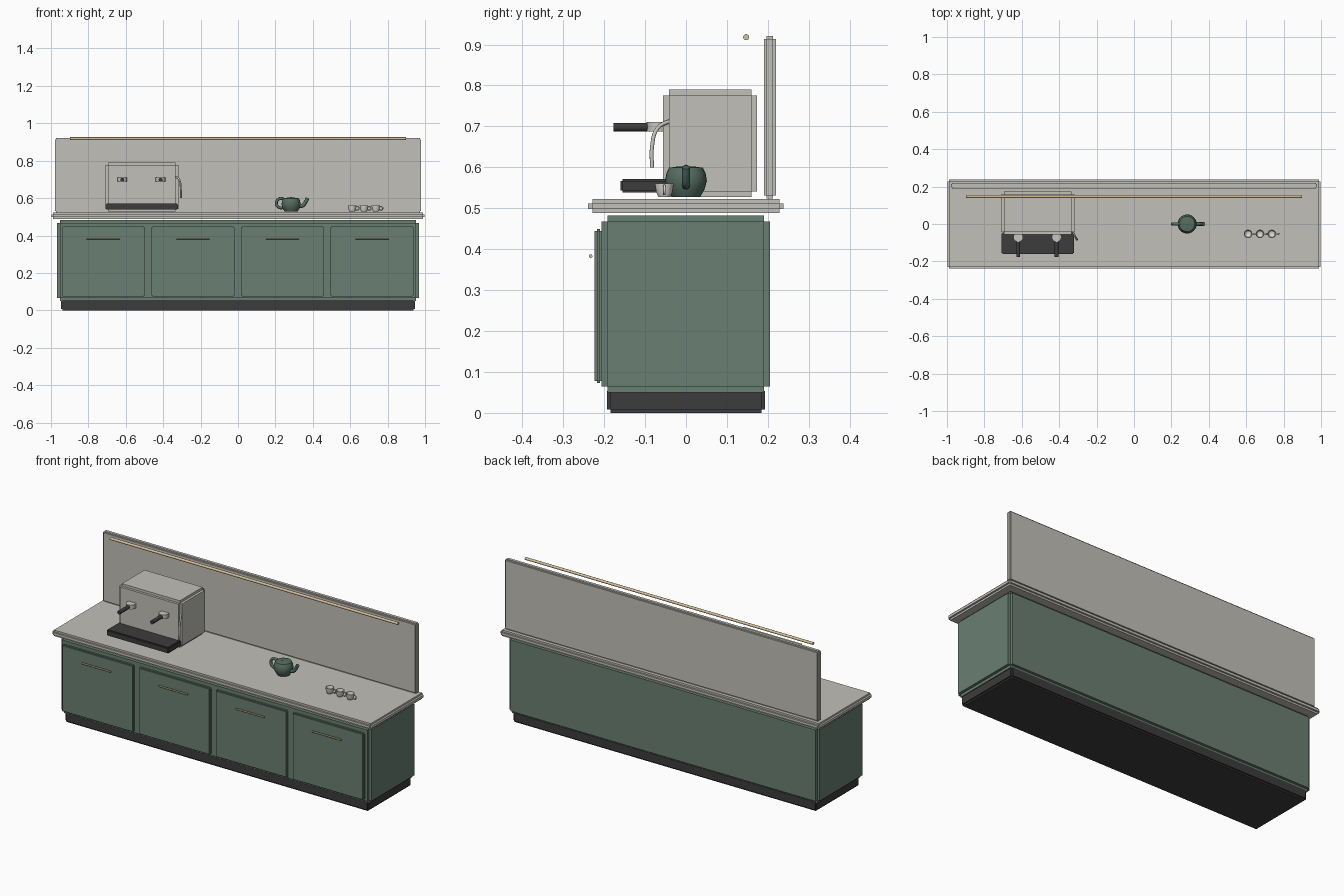
import bpy, bmesh, math
from mathutils import Vector, Matrix

if "Cube" in bpy.data.objects:
    bpy.data.objects.remove(bpy.data.objects["Cube"])


def mat(name, r, g, b):
    m = bpy.data.materials.new(name)
    lin = [((c / 255 + 0.055) / 1.055) ** 2.4 for c in (r, g, b)]
    m.diffuse_color = (*lin, 1)
    m.use_nodes = True
    m.node_tree.nodes["Principled BSDF"].inputs["Base Color"].default_value = m.diffuse_color
    return m


STONE = mat("pale_stone", 194, 192, 184)
GREEN = mat("sage_green", 106, 127, 114)
DARK = mat("charcoal", 60, 60, 60)
WOOD = mat("light_wood", 214, 192, 155)
POT = mat("teapot_green", 84, 110, 97)
CHINA = mat("white_china", 224, 222, 215)
METAL = mat("pale_metal", 200, 198, 191)


def finish(name, bm, material, smooth=False):
    me = bpy.data.meshes.new(name)
    bm.to_mesh(me)
    bm.free()
    ob = bpy.data.objects.new(name, me)
    bpy.context.collection.objects.link(ob)
    me.materials.append(material)
    if smooth:
        bpy.ops.object.select_all(action='DESELECT')
        ob.select_set(True)
        bpy.context.view_layer.objects.active = ob
        bpy.ops.object.shade_smooth_by_angle(angle=math.radians(40))
    return ob


def stepped_box(name, lo, hi, r, material):
    """Block with rebated edges: three crossed slabs."""
    lo, hi = Vector(lo), Vector(hi)
    bm = bmesh.new()
    for axis in range(3):
        size = hi - lo - Vector((2 * r,) * 3)
        size[axis] += 2 * r
        bmesh.ops.create_cube(bm, size=1, matrix=Matrix.Translation((lo + hi) / 2)
                              @ Matrix.Diagonal((*size, 1)))
    return finish(name, bm, material)


def cylinder(name, a, b, r, material, sides=16):
    a, b = Vector(a), Vector(b)
    bm = bmesh.new()
    rot = (b - a).to_track_quat('Z', 'Y').to_matrix().to_4x4()
    bmesh.ops.create_cone(bm, cap_ends=True, segments=sides, radius1=r, radius2=r,
                          depth=(b - a).length, matrix=Matrix.Translation((a + b) / 2) @ rot)
    return finish(name, bm, material, True)


def lathe(name, profile, loc, material, sides=24):
    bm = bmesh.new()
    verts = [bm.verts.new((r, 0, z)) for r, z in profile]
    edges = [bm.edges.new(p) for p in zip(verts, verts[1:])]
    bmesh.ops.spin(bm, geom=verts + edges, axis=(0, 0, 1), cent=(0, 0, 0),
                   angle=2 * math.pi, steps=sides)
    bmesh.ops.remove_doubles(bm, verts=bm.verts, dist=1e-5)
    bmesh.ops.recalc_face_normals(bm, faces=bm.faces)
    bmesh.ops.translate(bm, verts=bm.verts, vec=loc)
    return finish(name, bm, material, True)


def tube(name, pts, r, material, cyclic=False):
    cu = bpy.data.curves.new(name, 'CURVE')
    cu.dimensions = '3D'
    cu.bevel_depth, cu.bevel_resolution, cu.resolution_u = r, 2, 5
    cu.use_fill_caps = True
    sp = cu.splines.new('BEZIER')
    sp.bezier_points.add(len(pts) - 1)
    for bp, p in zip(sp.bezier_points, pts):
        bp.co = p
        bp.handle_left_type = bp.handle_right_type = 'AUTO'
    sp.use_cyclic_u = cyclic
    ob = bpy.data.objects.new(name, cu)
    bpy.context.collection.objects.link(ob)
    cu.materials.append(material)
    return ob


def ring(name, c, R, r, material):
    pts = [(c[0] + R * math.cos(t), c[1], c[2] + R * math.sin(t))
           for t in (i * math.pi / 4 for i in range(8))]
    return tube(name, pts, r, material, True)


# Counter carcass
stepped_box("kick_base", (-0.947, -0.193, 0), (0.947, 0.193, 0.062), 0.008, DARK)
stepped_box("cabinet", (-0.967, -0.207, 0.05), (0.967, 0.205, 0.482), 0.015, GREEN)
stepped_box("worktop", (-0.998, -0.239, 0.488), (0.998, 0.238, 0.522), 0.01, STONE)
stepped_box("backsplash", (-0.979, 0.19, 0.524), (0.979, 0.22, 0.921), 0.007, STONE)
cylinder("wall_rail", (-0.898, 0.147, 0.918), (0.898, 0.147, 0.918), 0.0075, WOOD)

# Doors and pulls
for i in range(4):
    x = -0.72 + 0.479 * i
    stepped_box(f"door_{i + 1}", (x - 0.222, -0.223, 0.073), (x + 0.222, -0.205, 0.449),
                0.005, GREEN)
    cylinder(f"door_pull_{i + 1}", (x - 0.089, -0.233, 0.383), (x + 0.089, -0.233, 0.383),
             0.0045, WOOD, 10)

# Coffee machine
stepped_box("machine_body", (-0.709, -0.056, 0.527), (-0.319, 0.174, 0.79), 0.014, STONE)
stepped_box("drip_tray", (-0.709, -0.16, 0.538), (-0.322, -0.045, 0.572), 0.005, DARK)
for i, x in enumerate((-0.619, -0.414)):
    cylinder(f"brew_head_{i + 1}", (x, -0.07, 0.688), (x, -0.07, 0.711), 0.026, METAL, 20)
    cylinder(f"brew_handle_{i + 1}", (x, -0.177, 0.698), (x, -0.09, 0.698), 0.0105, DARK, 12)
tube("steam_wand", [(-0.332, -0.035, 0.715), (-0.312, -0.07, 0.695),
                    (-0.306, -0.083, 0.65), (-0.305, -0.083, 0.6)], 0.005, METAL)

# Teapot
TX = 0.284
lathe("teapot_body", [(0, 0.527), (0.034, 0.527), (0.045, 0.545), (0.051, 0.567),
                      (0.048, 0.585), (0.041, 0.599), (0.02, 0.602), (0, 0.603)],
      (TX, 0, 0), POT)
lathe("teapot_knob", [(0, 0.598), (0.007, 0.599), (0.008, 0.603), (0, 0.607)],
      (TX, 0, 0), POT, 12)
tube("teapot_spout", [(TX + 0.04, 0, 0.555), (TX + 0.062, 0, 0.56),
                      (TX + 0.077, 0, 0.578), (TX + 0.088, 0, 0.6)], 0.01, POT)
ring("teapot_handle", (TX - 0.054, 0, 0.573), 0.025, 0.008, POT)

# Cups
for i in range(3):
    x = 0.61 + 0.0635 * i
    lathe(f"cup_{i + 1}", [(0, 0.527), (0.014, 0.527), (0.02, 0.54), (0.023, 0.56),
                           (0.02, 0.56), (0.017, 0.542), (0, 0.533)], (x, -0.053, 0), CHINA, 20)
    ring(f"cup_handle_{i + 1}", (x + 0.027, -0.053, 0.545), 0.01, 0.003, CHINA)
